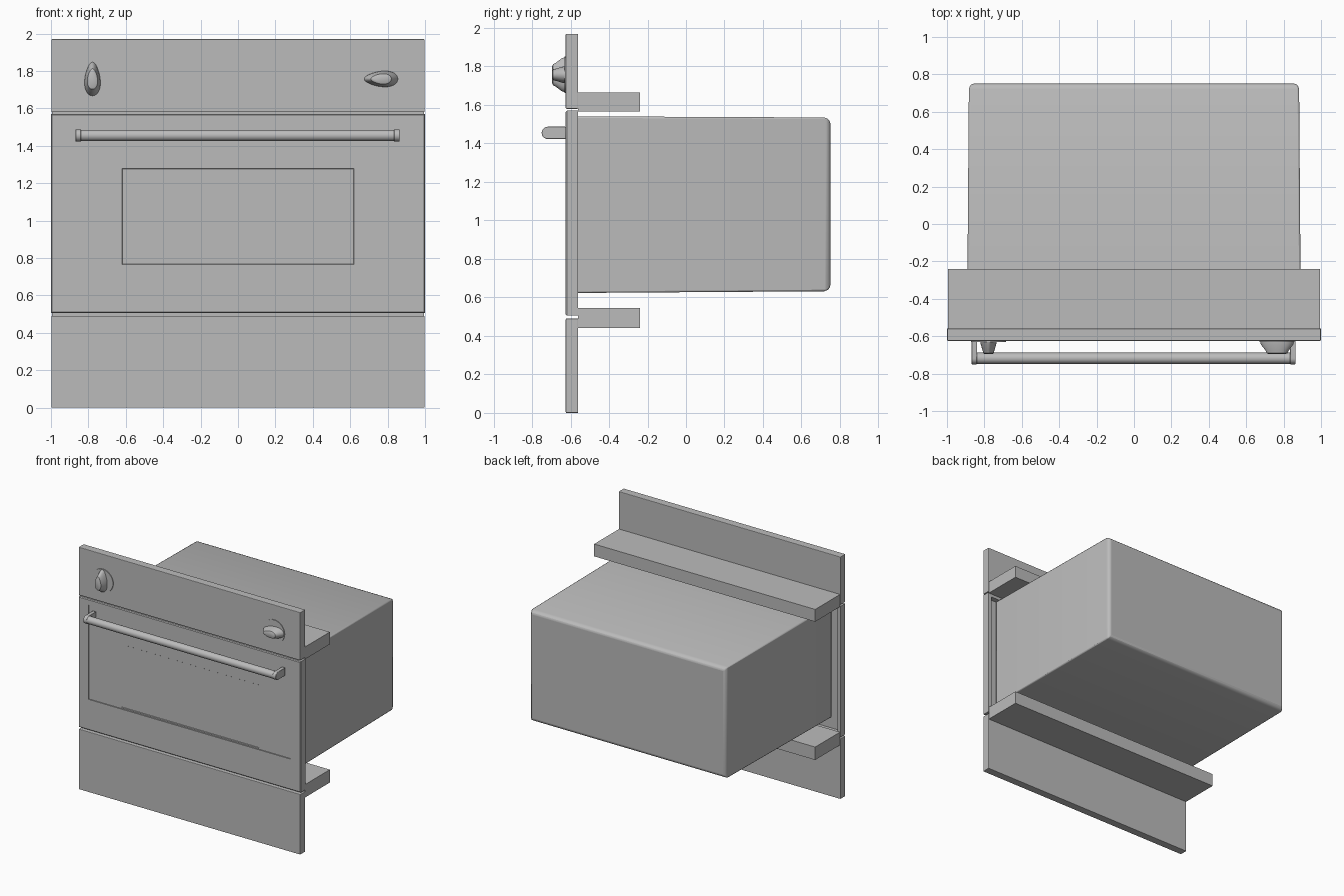
import bpy, bmesh, math

if "Cube" in bpy.data.objects:
    bpy.data.objects.remove(bpy.data.objects["Cube"], do_unlink=True)

grey = bpy.data.materials.new("plain_grey")
grey.use_nodes = True
COLOUR = (0.5, 0.5, 0.5, 1)
grey.diffuse_color = COLOUR
grey.node_tree.nodes["Principled BSDF"].inputs["Base Color"].default_value = COLOUR


def loft(name, rings, smooth=False):
    """Skin a row of equal-length point rings and cap both ends."""
    bm = bmesh.new()
    loops = [[bm.verts.new(p) for p in ring] for ring in rings]
    for a, b in zip(loops, loops[1:]):
        for i in range(len(a)):
            j = (i + 1) % len(a)
            bm.faces.new((a[i], a[j], b[j], b[i]))
    bm.faces.new(loops[0])
    bm.faces.new(loops[-1])
    bmesh.ops.recalc_face_normals(bm, faces=bm.faces)
    mesh = bpy.data.meshes.new(name)
    bm.to_mesh(mesh)
    bm.free()
    obj = bpy.data.objects.new(name, mesh)
    bpy.context.collection.objects.link(obj)
    mesh.materials.append(grey)
    if smooth:
        bpy.ops.object.select_all(action='DESELECT')
        obj.select_set(True)
        bpy.context.view_layer.objects.active = obj
        bpy.ops.object.shade_smooth_by_angle(angle=math.radians(35))
    return obj


def rect(half, low, high, y):
    return [(-half, y, low), (half, y, low), (half, y, high), (-half, y, high)]


def bevel(obj, width, segments=2):
    mod = obj.modifiers.new("rounded_edges", 'BEVEL')
    mod.width = width
    mod.segments = segments


FRONT, BACK = -0.625, -0.56

# Fascia panels above and below the door
for name, low, high in (("control_panel", 1.58, 1.97), ("lower_panel", 0, 0.49)):
    bevel(loft(name, [rect(0.998, low, high, BACK), rect(0.998, low, high, FRONT)]), 0.004)

# Mounting shelves behind the fascia
for name, low, high in (("upper_shelf", 1.565, 1.665), ("lower_shelf", 0.44, 0.545)):
    loft(name, [rect(0.995, low, high, -0.24), rect(0.995, low, high, BACK)])

# Door: hollow back, chamfered rim, sunken pane and window
loft("oven_door", [
    rect(0.97, 0.535, 1.54, -0.6),
    rect(0.97, 0.535, 1.54, BACK),
    rect(1.0, 0.505, 1.57, BACK),
    rect(1.0, 0.505, 1.57, FRONT + 0.006),
    rect(0.994, 0.511, 1.564, FRONT),
    rect(0.91, 0.755, 1.525, FRONT),
    rect(0.91, 0.755, 1.525, FRONT + 0.008),
    rect(0.619, 0.765, 1.278, FRONT + 0.008),
    rect(0.617, 0.767, 1.276, FRONT + 0.011),
])

# Oven body, slightly tapered, rounded at the rear
body = loft("oven_body", [
    rect(0.893, 0.623, 1.541, -0.598),
    rect(0.883, 0.632, 1.535, 0.72),
    rect(0.878, 0.64, 1.527, 0.738),
    rect(0.865, 0.655, 1.512, 0.75),
], smooth=True)
bevel(body, 0.008)

# Handle: round bar between two round-nosed brackets
HANDLE_Z, RADIUS = 1.455, 0.032
CENTRE_Y = -0.75 + RADIUS


def bar_ring(x, r):
    steps = [math.tau * i / 24 for i in range(24)]
    return [(x, CENTRE_Y + r * math.cos(a), HANDLE_Z + r * math.sin(a)) for a in steps]


loft("handle_bar", [bar_ring(-0.85, 0.03), bar_ring(0.84, 0.03)], smooth=True)


def bracket_ring(x):
    arc = [math.pi / 2 + math.pi * i / 12 for i in range(13)]
    nose = [(x, CENTRE_Y + RADIUS * math.cos(a), HANDLE_Z + RADIUS * math.sin(a)) for a in arc]
    return nose + [(x, FRONT, HANDLE_Z - RADIUS), (x, FRONT, HANDLE_Z + RADIUS)]


for name, x in (("right_handle_bracket", -0.869), ("left_handle_bracket", 0.834)):
    bevel(loft(name, [bracket_ring(x), bracket_ring(x + 0.03)], smooth=True), 0.003)

# Control knobs: thin disc with a tapered pointer grip
STEPS = [math.tau * i / 32 for i in range(32)]


def grip_ring(width, height, y):
    return [(width * math.cos(a) * (1 - 0.25 * math.sin(a)), y, height * math.sin(a)) for a in STEPS]


def disc_ring(r, y):
    return [(r * math.cos(a), y, r * math.sin(a)) for a in STEPS]


for side, x, turn in (("right", -0.778, 0), ("left", 0.765, -math.pi / 2)):
    disc = loft(side + "_knob_disc", [disc_ring(0.094, 0.005), disc_ring(0.094, -0.006)], smooth=True)
    grip = loft(side + "_knob_grip", [
        grip_ring(0.042, 0.092, 0),
        grip_ring(0.040, 0.086, -0.02),
        grip_ring(0.031, 0.063, -0.05),
        grip_ring(0.027, 0.055, -0.066),
        grip_ring(0.020, 0.046, -0.070),
    ], smooth=True)
    for part in (disc, grip):
        part.location = (x, FRONT, 1.757)
        part.rotation_euler = (0, turn, 0)
